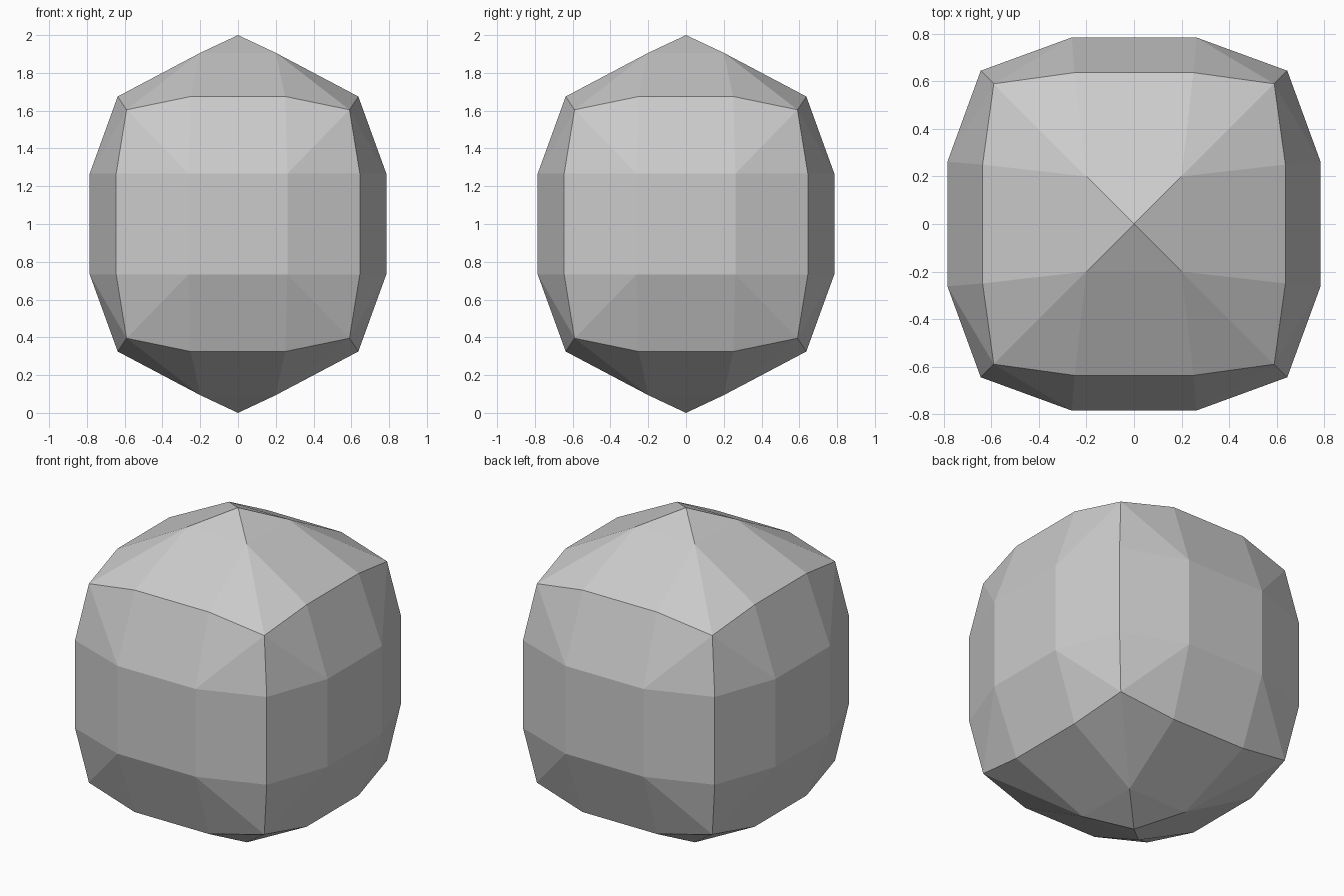
import bpy, bmesh
from itertools import product

cube = bpy.data.objects.get("Cube")
if cube:
    bpy.data.objects.remove(cube, do_unlink=True)

# Single plain grey finish
grey = bpy.data.materials.new("light grey")
grey.use_nodes = True
grey.diffuse_color = (0.6, 0.6, 0.6, 1)
grey.node_tree.nodes["Principled BSDF"].inputs["Base Color"].default_value = (0.6, 0.6, 0.6, 1)

# Position of a shell point by (largest, middle, smallest) sidedness:
# the horizontal reach and half height depend on which sides it touches
REACH = {
    (1, 1, 1): (0.59, 0.59, 0.605),     # corners
    (1, 1, 0): (0.645, 0.645, 0.267),   # upright edges
    (1, 0, 1): (0.637, 0.25, 0.675),    # rim edges
    (0, 1, 1): (0.25, 0.637, 0.675),
    (1, 0, 0): (0.785, 0.262, 0.267),   # side panels
    (0, 1, 0): (0.262, 0.785, 0.267),
    (0, 0, 1): (0.2, 0.2, 0.906),       # cap ring
}

bm = bmesh.new()
points = {}
for cell in product((-2, -1, 1, 2), repeat=3):
    outer = tuple(int(abs(c) == 2) for c in cell)
    if any(outer):
        sign = [1 if c > 0 else -1 for c in cell]
        x, y, z = (s * r for s, r in zip(sign, REACH[outer]))
        points[cell] = bm.verts.new((x, y, z + 1))

# Six sides of three by three panels
steps = ((-2, -1), (-1, 1), (1, 2))
for axis, side in product(range(3), (-2, 2)):
    for (a, b), (c, d) in product(steps, steps):
        corners = []
        for u, v in ((a, c), (b, c), (b, d), (a, d)):
            cell = [u, v]
            cell.insert(axis, side)
            corners.append(points[tuple(cell)])
        middle = (a, c) == (-1, -1)
        if axis == 2 and middle:
            # Pointed cap
            tip = bm.verts.new((0, 0, 1 + side / 2))
            for i in range(4):
                bm.faces.new((corners[i - 1], corners[i], tip))
        elif a != -1 and c != -1:
            # Corner panels fold along the diagonal to the corner
            k = 0 if (a == -2) == (c == -2) else 1
            p = corners[k:] + corners[:k]
            bm.faces.new((p[0], p[1], p[2]))
            bm.faces.new((p[0], p[2], p[3]))
        else:
            bm.faces.new(corners)

bmesh.ops.recalc_face_normals(bm, faces=bm.faces)
mesh = bpy.data.meshes.new("faceted_body")
bm.to_mesh(mesh)
bm.free()
mesh.materials.append(grey)
body = bpy.data.objects.new("faceted_body", mesh)
bpy.context.collection.objects.link(body)
